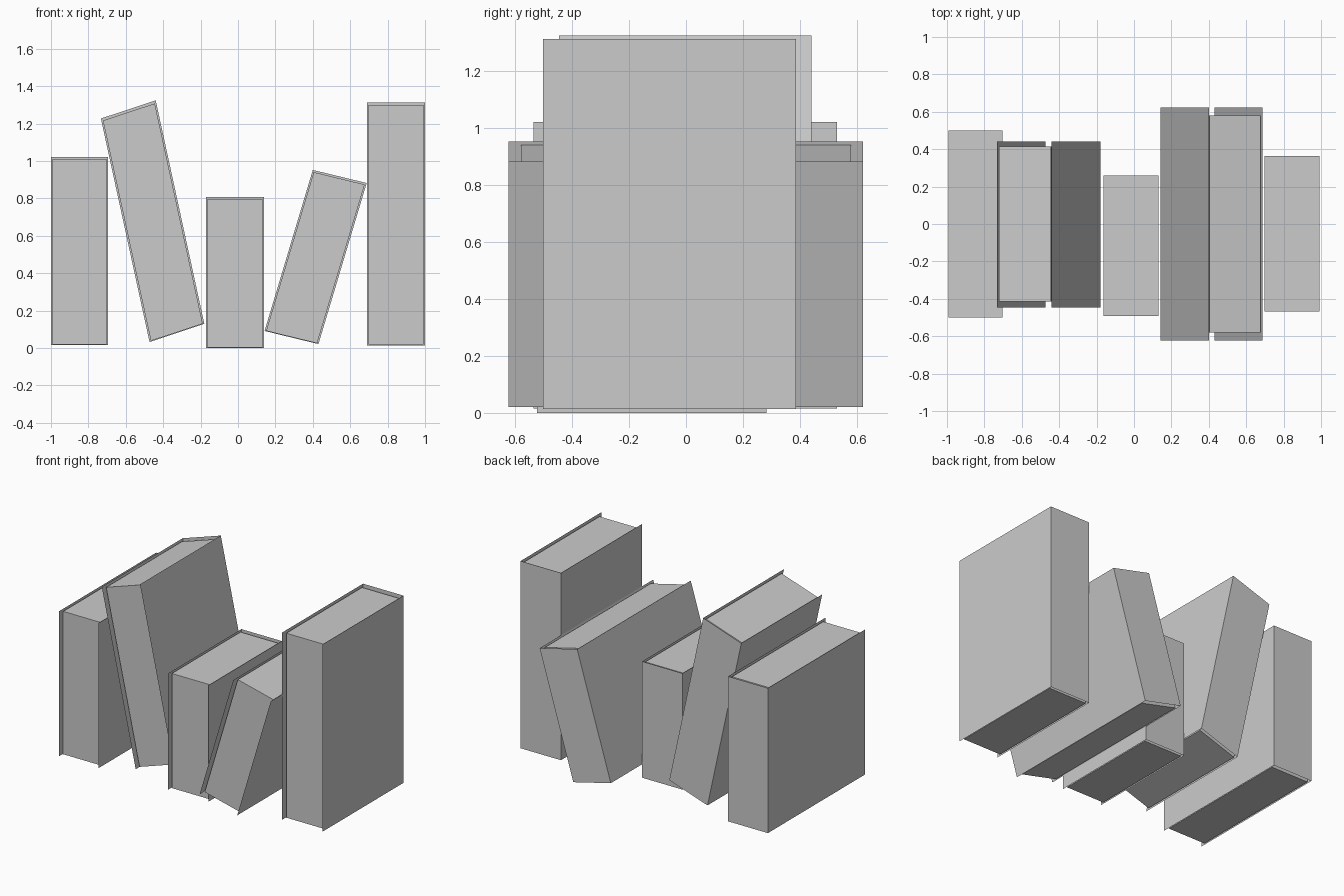
import bpy, bmesh
from mathutils import Vector

if "Cube" in bpy.data.objects:
    bpy.data.objects.remove(bpy.data.objects["Cube"])

GAP, TOP_DROP, BASE_LIFT = 0.027, 0.0115, 0.003   # page block insets, as shares of the book size


def make_object(name, verts, faces, fix_normals=False):
    mesh = bpy.data.meshes.new(name)
    mesh.from_pydata([tuple(v) for v in verts], [], faces)
    if fix_normals:
        bm = bmesh.new()
        bm.from_mesh(mesh)
        bmesh.ops.recalc_face_normals(bm, faces=bm.faces)
        bm.to_mesh(mesh)
        bm.free()
    obj = bpy.data.objects.new(name, mesh)
    bpy.context.collection.objects.link(obj)
    return obj


def book(name, left, right, top, cover_y, page_y):
    """left/right: bottom corners, top: top left corner, all (x, z)."""
    left, right, top = (Vector((p[0], 0, p[1])) for p in (left, right, top))
    across, up = right - left, top - left

    def at(s, y, t):
        return left + across * s + up * t + Vector((0, y, 0))

    # cover: thin sheet folded round the spine, open at the front, top and bottom
    outline = [(0, cover_y[0]), (0, cover_y[1]), (1, cover_y[1]), (1, cover_y[0])]
    verts = [at(s, y, t) for t in (0, 1) for s, y in outline]
    make_object(name + "_cover", verts,
                [(i + 1, i, i + 4, i + 5) for i in range(3)])

    # pages: closed block set inside the cover
    a, b = GAP, 1 - GAP
    outline = [(a, page_y[0]), (b, page_y[0]), (b, page_y[1]), (a, page_y[1])]
    verts = [at(s, y, t) for t in (BASE_LIFT, 1 - TOP_DROP) for s, y in outline]
    faces = [(3, 2, 1, 0), (4, 5, 6, 7)]
    faces += [(i, (i + 1) % 4, (i + 1) % 4 + 4, i + 4) for i in range(4)]
    make_object(name + "_pages", verts, faces, True)


# row of books, left to right
book("left_book", (-1.0, 0.015), (-0.695, 0.015), (-1.0, 1.021),
     (-0.535, 0.53), (-0.5, 0.5))
book("left_leaning_book", (-0.473, 0.032), (-0.18, 0.129), (-0.733, 1.227),
     (-0.446, 0.44), (-0.414, 0.415))
book("middle_book", (-0.171, 0.0), (0.139, 0.0), (-0.171, 0.807),
     (-0.523, 0.282), (-0.493, 0.26))
book("right_leaning_book", (0.142, 0.091), (0.43, 0.021), (0.4, 0.952),
     (-0.623, 0.622), (-0.58, 0.58))
book("right_book", (0.69, 0.014), (1.0, 0.014), (0.69, 1.313),
     (-0.502, 0.386), (-0.468, 0.363))
